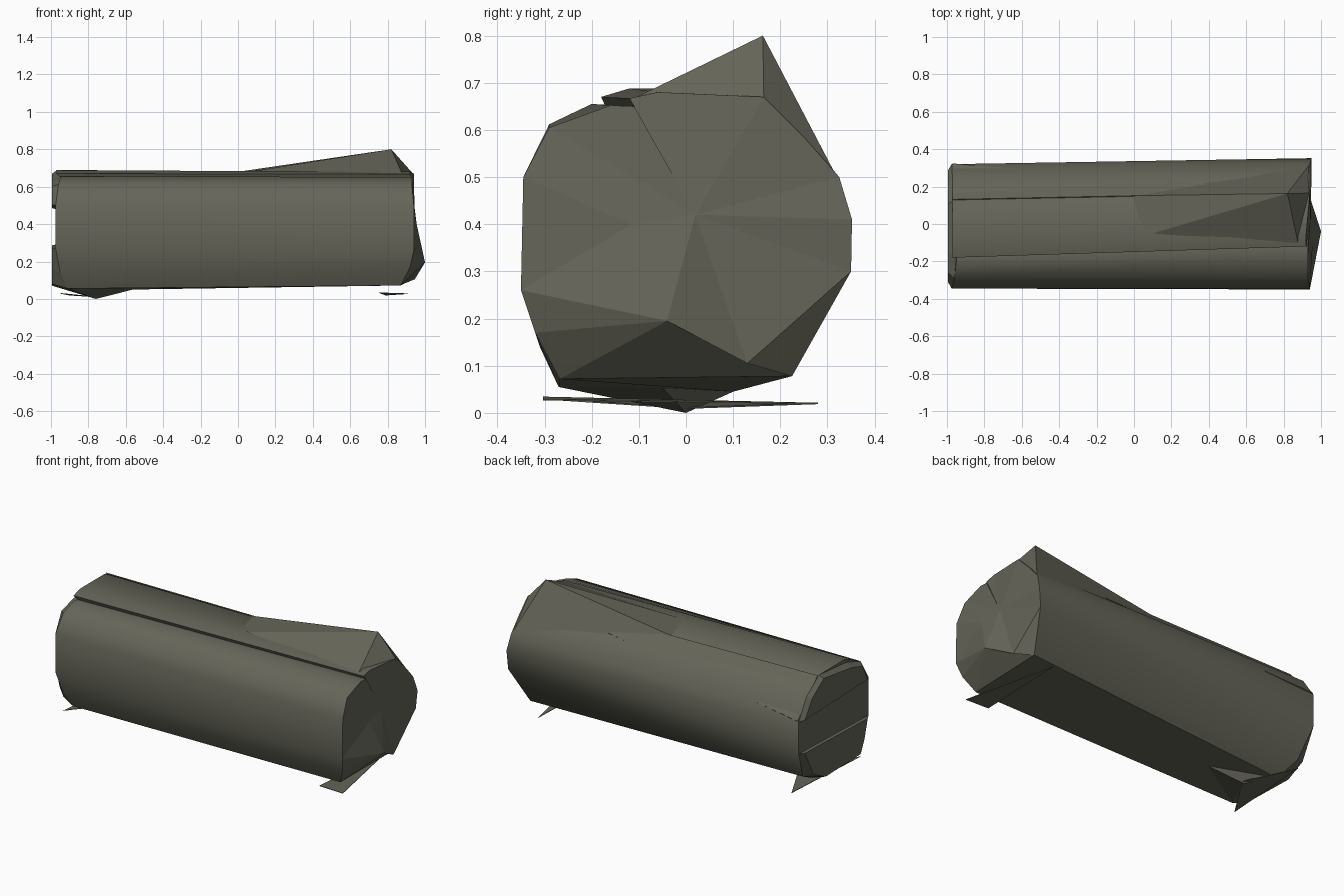
import bpy, bmesh, math

if "Cube" in bpy.data.objects:
    bpy.data.objects.remove(bpy.data.objects["Cube"])

mat = bpy.data.materials.new("dull olive grey")
mat.diffuse_color = (0.13, 0.13, 0.1, 1)
mat.use_nodes = True
mat.node_tree.nodes["Principled BSDF"].inputs["Base Color"].default_value = mat.diffuse_color


def make(name, verts, faces, smooth=None, thick=0):
    me = bpy.data.meshes.new(name)
    bm = bmesh.new()
    vs = [bm.verts.new(v) for v in verts]
    for f in faces:
        bm.faces.new([vs[i] for i in f])
    loose = [v for v in bm.verts if not v.link_faces]
    bmesh.ops.delete(bm, geom=loose, context='VERTS')
    bmesh.ops.recalc_face_normals(bm, faces=bm.faces)
    bm.to_mesh(me)
    bm.free()
    me.materials.append(mat)
    ob = bpy.data.objects.new(name, me)
    bpy.context.collection.objects.link(ob)
    if thick:
        m = ob.modifiers.new("thickness", 'SOLIDIFY')
        m.thickness = thick
        m.offset = 0
    if smooth:
        bpy.ops.object.select_all(action='DESELECT')
        bpy.context.view_layer.objects.active = ob
        ob.select_set(True)
        bpy.ops.object.shade_smooth_by_angle(angle=math.radians(smooth))
    return ob


# rough roll: irregular faceted ends (x, y, z), joined along its length
left = [(-.975, -.345, .27), (-.975, -.345, .5), (-.96, -.29, .612), (-.95, -.2, .655),
        (-.95, -.17, .648), (-.97, -.18, .67), (-.97, -.12, .688), (-.97, .12, .688),
        (-.97, .24, .6), (-.975, .32, .48), (-.975, .32, .29), (-.94, .23, .11),
        (-.91, .1, .045), (-.91, -.27, .055), (-.95, -.31, .14)]
right = [(.94, -.35, .26), (.94, -.345, .5), (.93, -.29, .605), (.93, -.16, .652),
         (.93, -.11, .65), (.92, -.12, .667), (.92, -.06, .68), (.94, .165, .67),
         (.94, .25, .585), (.94, .325, .5), (.95, .352, .41), (.94, .35, .3),
         (.88, .225, .078), (.87, -.268, .072), (.92, -.32, .17)]
n = len(left)
body = [(i, (i + 1) % n, n + (i + 1) % n, n + i) for i in range(n)]
body.append(tuple(range(n)))
make("roll_body", left + right, body, smooth=45)

# right end: flat broken facets with an overhanging wedge at the bottom
M, T, K, W = range(n, n + 4)
inner = [(.945, .02, .42), (1.0, -.04, .195), (.955, -.115, .4), (.945, .13, .105)]
end = [(i, i + 1, M) for i in range(2, 11)]
end += [(11, 12, W), (11, W, M), (M, W, T), (W, 12, T), (12, 13, T), (13, 14, T),
        (14, 0, T), (0, K, T), (K, M, T), (0, 1, K), (1, 2, K), (2, M, K)]
make("right_end", right + inner, end)

# raised peak at the top right
make("top_peak",
     [(.82, .163, .80), (.1, -.05, .686), (.88, -.115, .665), (.94, .165, .665),
      (.94, .32, .5), (-.1, .15, .665)],
     [(0, 1, 2), (0, 2, 3), (0, 3, 4), (0, 4, 5), (0, 5, 1)])

# loose strip running diagonally along the back of the top
make("back_strip",
     [(-.97, .322, .485), (-.97, .13, .688), (.92, .168, .672)],
     [(0, 1, 2)], thick=.005)

# two facets bulging from the left end, with a crack between them
for name, rim, shift in (("left_end_upper", [2, 4, 7, 8, 9, 1], .02),
                         ("left_end_lower", [0, 10, 11, 12, 13, 14], -.012)):
    outer = [left[i] for i in rim]
    inset = [(-.994, y * .9, .36 + (z - .36) * .88 + shift) for x, y, z in outer]
    k = len(outer)
    make(name, outer + inset,
         [(i, (i + 1) % k, k + (i + 1) % k, k + i) for i in range(k)]
         + [tuple(range(k, 2 * k))])

# slivers touching the ground
make("left_ground_flap", [(-.95, -.303, .03), (-.9, .28, .02), (-.75, 0, .01)],
     [(0, 1, 2)], thick=.003)
make("right_ground_flap", [(.755, -.303, .033), (.91, -.303, .028), (.79, .28, .02)],
     [(0, 1, 2)], thick=.003)
# small sagging fold under the left end
make("bottom_fold", [(-.91, -.27, .055), (-.76, 0, 0), (-.91, .1, .045),
                     (-.55, -.05, .053)],
     [(0, 1, 3), (1, 2, 3), (0, 2, 1)])
